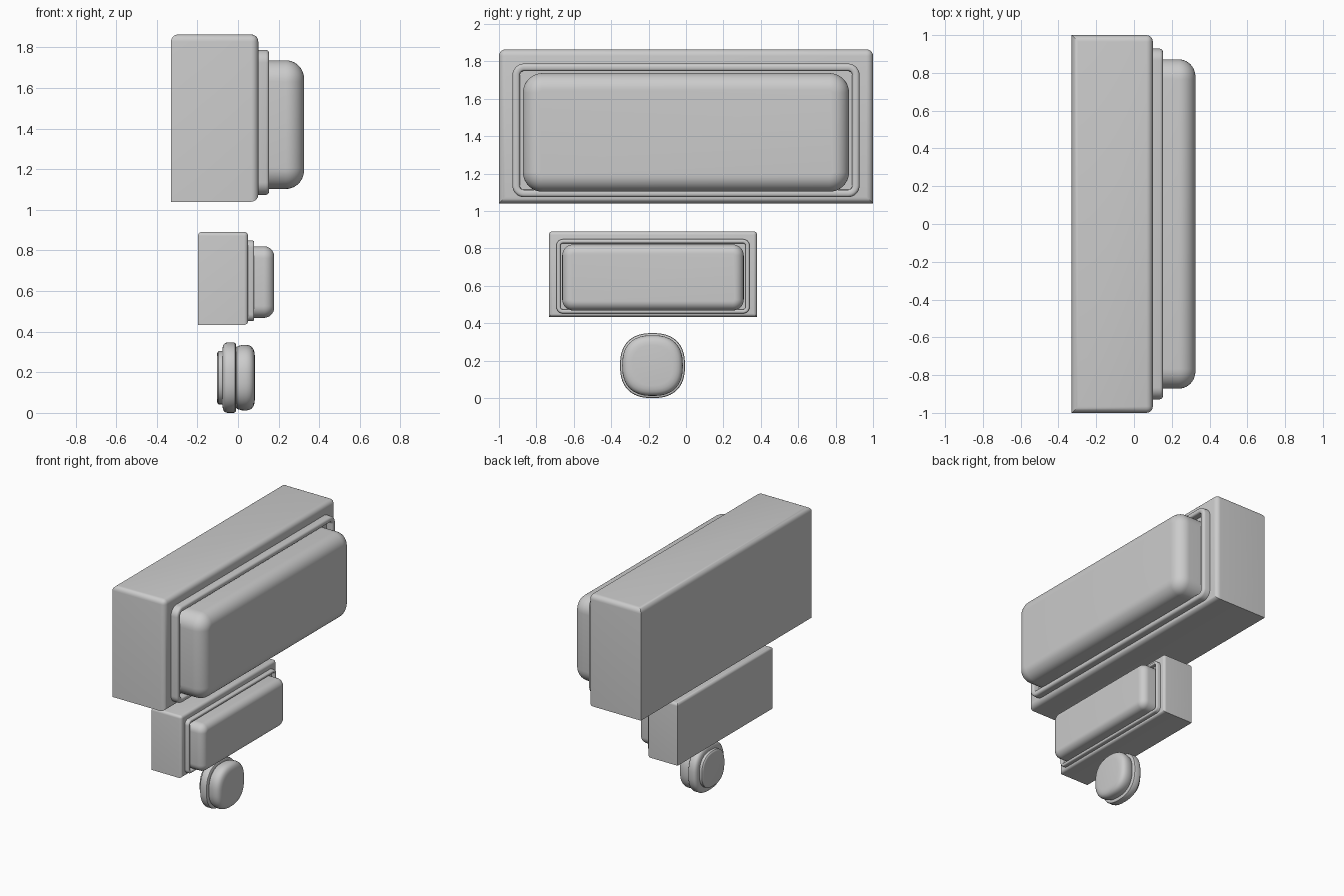
import bpy, bmesh
from math import sin, cos, pi, copysign

if "Cube" in bpy.data.objects:
    bpy.data.objects.remove(bpy.data.objects["Cube"])


def finish(bm, name, angle=0.6):
    bmesh.ops.recalc_face_normals(bm, faces=bm.faces)
    me = bpy.data.meshes.new(name)
    bm.to_mesh(me)
    bm.free()
    ob = bpy.data.objects.new(name, me)
    bpy.context.collection.objects.link(ob)
    bpy.ops.object.select_all(action='DESELECT')
    ob.select_set(True)
    bpy.context.view_layer.objects.active = ob
    bpy.ops.object.shade_smooth_by_angle(angle=angle)
    return ob


def loft(name, loops):
    bm = bmesh.new()
    rings = [[bm.verts.new(p) for p in lp] for lp in loops]
    n = len(rings[0])
    for a, b in zip(rings, rings[1:]):
        for i in range(n):
            j = (i + 1) % n
            bm.faces.new((a[i], a[j], b[j], b[i]))
    bm.faces.new(rings[0])
    bm.faces.new(rings[-1])
    return finish(bm, name)


def rounded_rect(x, hy, hz, r, cz, n=8):
    pts = []
    for q, (sy, sz) in enumerate(((1, 1), (-1, 1), (-1, -1), (1, -1))):
        for k in range(n + 1):
            a = (q + k / n) * pi / 2
            pts.append((x, sy * (hy - r) + r * cos(a), cz + sz * (hz - r) + r * sin(a)))
    return pts


def squircle(x, r, cy, cz, n=64, e=2.45):
    f = lambda v: copysign(abs(v) ** (2 / e), v)
    return [(x, cy + r * f(cos(2 * pi * i / n)), cz + r * f(sin(2 * pi * i / n))) for i in range(n)]


def housing(name):
    bm = bmesh.new()
    bmesh.ops.create_cube(bm, size=1)
    for v in bm.verts:
        v.co = (-0.115 + v.co.x * 0.43, v.co.y * 2, 1.452 + v.co.z * 0.824)
    # round the top rim and the front rim; back and bottom edges stay crisp
    edges = [e for e in bm.edges
             if all(v.co.z > 1.5 for v in e.verts) or all(v.co.x > 0 for v in e.verts)]
    bmesh.ops.bevel(bm, geom=edges, offset=0.035, segments=5, profile=0.5, affect='EDGES')
    return finish(bm, name)


def rectangular_button(prefix, scale, offset):
    # housing block
    parts = [housing(prefix + "_housing")]
    # raised frame with a recessed groove inside it
    prof = [(0.06, 0), (0.138, 0), (0.146, 0.003), (0.151, 0.008), (0.153, 0.015),
            (0.153, 0.030), (0.149, 0.036), (0.142, 0.039), (0.105, 0.04)]
    parts.append(loft(prefix + "_frame",
                      [rounded_rect(x, 0.928 - d, 0.357 - d, 0.062 - d, 1.431) for x, d in prof]))
    # soft push pad
    r = 0.09
    prof = [(0.08, 0)] + [(0.325 - r + r * sin(a), r - r * cos(a))
                          for a in [i * pi / 20 for i in range(11)]]
    parts.append(loft(prefix + "_pad",
                      [rounded_rect(x, 0.872 - d, 0.317 - d, 0.105 - d, 1.42) for x, d in prof]))
    for ob in parts:
        for v in ob.data.vertices:
            v.co = [c * s + o for c, s, o in zip(v.co, scale, offset)]


rectangular_button("large", (1, 1, 1), (0, 0, 0))
rectangular_button("medium", (0.573, 0.5565, 0.556), (-0.008, -0.1765, -0.145))

# round button: rear disc, collar and domed cap
cy, cz = -0.179, 0.1735
profiles = {
    "round_rear_disc": [(-0.103, 0.118), (-0.101, 0.126), (-0.096, 0.131), (-0.06, 0.131)],
    "round_collar": [(-0.076, 0.14), (-0.075, 0.152), (-0.07, 0.164), (-0.062, 0.171), (-0.052, 0.1735),
                     (-0.022, 0.1735), (-0.014, 0.171), (-0.011, 0.166), (-0.011, 0.145)],
    "round_cap": [(-0.03, 0.144), (-0.011, 0.146), (-0.006, 0.153), (0.005, 0.157), (0.02, 0.161),
                  (0.04, 0.162), (0.056, 0.159), (0.068, 0.152), (0.076, 0.141),
                  (0.081, 0.126), (0.083, 0.108)],
}
for name, prof in profiles.items():
    loft(name, [squircle(x, r, cy, cz) for x, r in prof])
